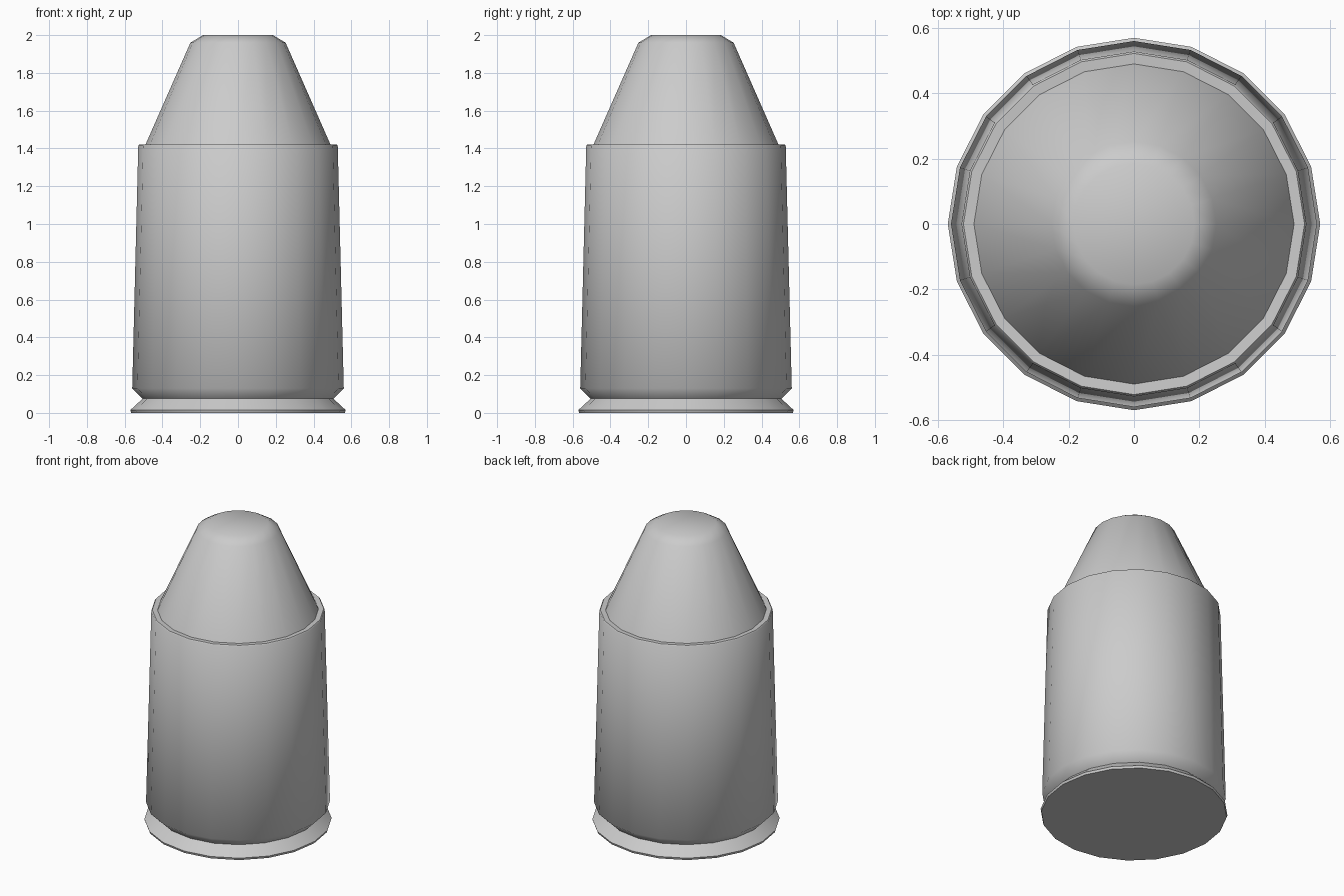
import bpy, bmesh
from math import cos, sin, pi, radians

if "Cube" in bpy.data.objects:
    bpy.data.objects.remove(bpy.data.objects["Cube"])

SIDES = 20


def lathe(name, profile, cap_bottom=False, cap_top=False):
    """Revolve (radius, z) points around the z axis."""
    bm = bmesh.new()
    rings = [[bm.verts.new((r * cos(2 * pi * i / SIDES), r * sin(2 * pi * i / SIDES), z))
              for i in range(SIDES)] for r, z in profile]
    for a, b in zip(rings, rings[1:]):
        for i in range(SIDES):
            j = (i + 1) % SIDES
            bm.faces.new((a[i], a[j], b[j], b[i]))
    if cap_bottom:
        bm.faces.new(rings[0][::-1])
    if cap_top:
        bm.faces.new(rings[-1])
    mesh = bpy.data.meshes.new(name)
    bm.to_mesh(mesh)
    bm.free()
    obj = bpy.data.objects.new(name, mesh)
    bpy.context.collection.objects.link(obj)
    bpy.ops.object.select_all(action='DESELECT')
    obj.select_set(True)
    bpy.context.view_layer.objects.active = obj
    bpy.ops.object.shade_smooth_by_angle(angle=radians(50))
    return obj


# Tapered casing with base rim, extractor groove and mouth lip
lathe("casing", [(0.565, 0), (0.57, 0.015), (0.505, 0.075), (0.56, 0.13),
                 (0.528, 1.415), (0.522, 1.422), (0.49, 1.42)], cap_bottom=True)

# Conical flat-nosed tip
lathe("bullet_tip", [(0.49, 1.42), (0.252, 1.96), (0.185, 2.0)], cap_top=True)
